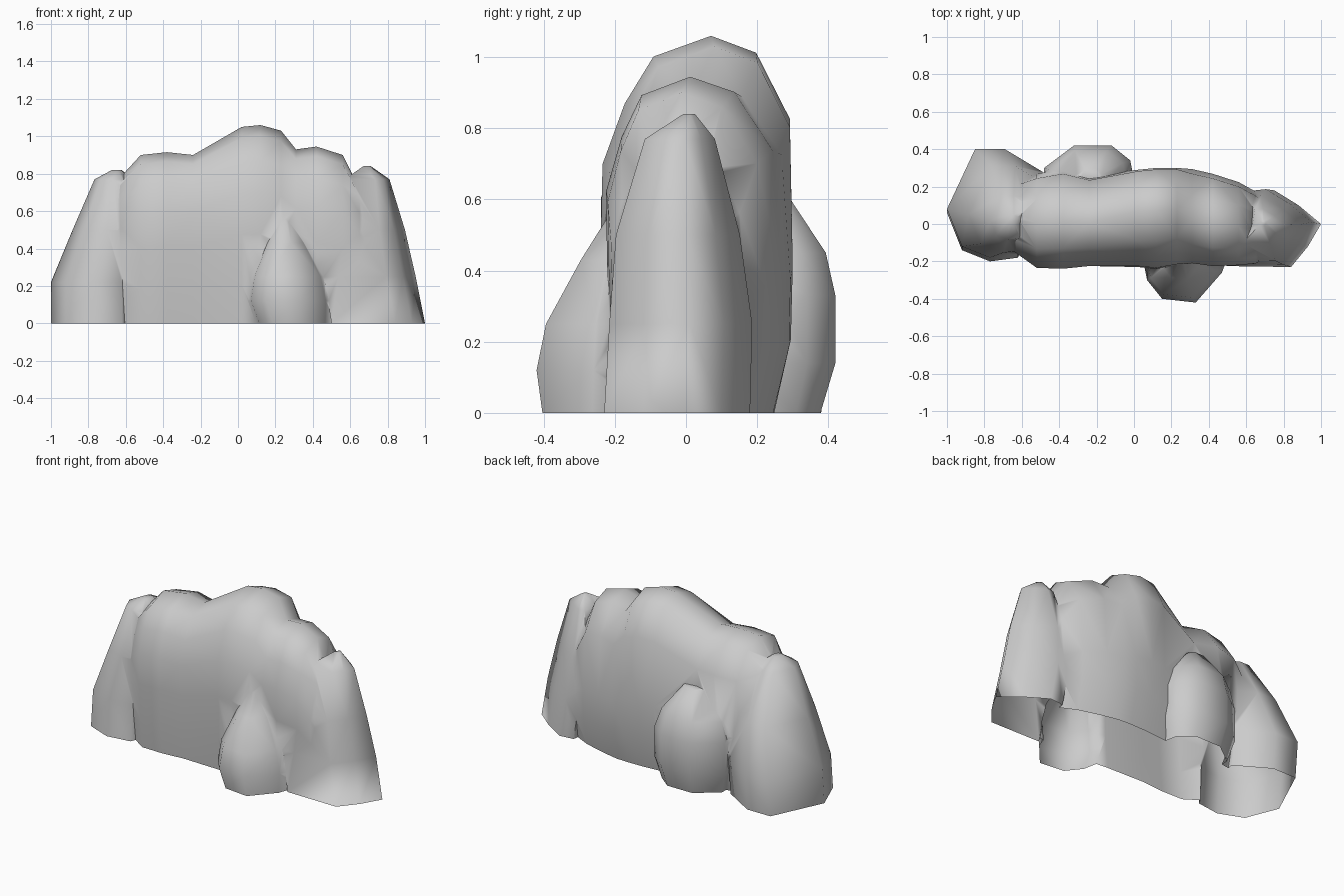
import bpy, bmesh, math

if "Cube" in bpy.data.objects:
    bpy.data.objects.remove(bpy.data.objects["Cube"])

BELOW = -0.1  # parts start below ground and are trimmed flush at z = 0


def loft(name, rings):
    """Closed solid through a list of equally sized rings."""
    bm = bmesh.new()
    loops = [[bm.verts.new(p) for p in r] for r in rings]
    n = len(loops[0])
    for a, b in zip(loops, loops[1:]):
        for i in range(n):
            j = (i + 1) % n
            bm.faces.new((a[i], a[j], b[j], b[i]))
    bm.faces.new(loops[0][::-1])
    bm.faces.new(loops[-1])
    bmesh.ops.triangulate(bm, faces=bm.faces[:])
    if bm.calc_volume(signed=True) < 0:
        bmesh.ops.reverse_faces(bm, faces=bm.faces[:])
    me = bpy.data.meshes.new(name)
    bm.to_mesh(me)
    bm.free()
    ob = bpy.data.objects.new(name, me)
    bpy.context.collection.objects.link(ob)
    return ob


def lobe(name, outline, levels):
    """Upright boulder: outline scaled and moved at each (z, scale, x, y)."""
    levels = [(BELOW,) + levels[0][1:]] + levels
    return loft(name, [[(cx + s * x, cy + s * y, z) for x, y in outline]
                       for z, s, cx, cy in levels])


# Main ridge: arch section swept along x, stations (x, centre y, half width, height)
arch = [(-.9, 0), (-.97, .2), (-1, .45), (-.98, .66), (-.75, .82), (-.45, .945),
        (.15, 1), (.62, .955), (.97, .78), (1, .4), (.98, .2), (.8, 0)]
stations = [(-.75, .06, .12, .5), (-.63, .04, .19, .78), (-.52, .02, .25, .9),
            (-.38, .03, .265, .915), (-.24, .02, .24, .9), (.02, .03, .26, 1.05),
            (.12, .03, .27, 1.06), (.23, .04, .26, 1.03), (.31, .045, .25, .93),
            (.42, .025, .245, .945), (.56, .005, .22, .9), (.65, -.015, .19, .72),
            (.75, -.03, .13, .5)]
rings = []
for x, yc, hw, h in stations:
    lean = 0 if 0 < x < .25 else -.05   # crest leans forward away from the summit
    r = [(x, yc + u * hw + lean * w ** 4, w * h) for u, w in arch]
    rings.append([(x, r[0][1], BELOW)] + r + [(x, r[-1][1], BELOW)])
rock = loft("rock_formation", rings)

# Boulders leaning on the ridge
parts = [
    lobe("left_boulder",
         [(-.23, -.02), (-.15, -.22), (0, -.28), (.15, -.26), (.25, -.05),
          (.28, .18), (.08, .3), (-.08, .3)],
         [(0, 1, -.77, .08), (.22, 1, -.77, .1), (.5, .8, -.7, .07),
          (.77, .4, -.675, .03), (.82, .1, -.65, .02)]),
    lobe("right_boulder",
         [(.25, .01), (.18, -.11), (.09, -.22), (-.25, -.215), (-.12, 0), (-.09, .18),
          (0, .19), (.13, .11)],
         [(0, 1, .75, -.01), (.25, .98, .705, 0), (.5, .85, .68, -.01),
          (.77, .48, .69, -.01), (.84, .08, .69, .01)]),
    lobe("front_boulder",
         [(.2, -.06), (.26, .1), (-.24, .1), (-.2, -.1), (-.12, -.2), (.06, -.22)],
         [(0, .88, .29, -.21), (.12, 1, .27, -.2), (.25, .88, .265, -.2),
          (.43, .48, .255, -.19), (.57, .08, .25, -.19)]),
    lobe("back_boulder",
         [(-.26, .06), (-.1, .18), (.1, .18), (.2, .1), (.24, -.1), (-.26, -.1)],
         [(0, .85, -.22, .225), (.14, 1, -.22, .24), (.33, 1, -.22, .24),
          (.45, .85, -.23, .24), (.6, .3, -.23, .24)]),
]

# Fuse everything into one skin
bpy.context.view_layer.objects.active = rock
for p in parts:
    m = rock.modifiers.new("fuse", 'BOOLEAN')
    m.operation, m.solver, m.object = 'UNION', 'EXACT', p
    bpy.ops.object.modifier_apply(modifier=m.name)
    bpy.data.objects.remove(p)

# Trim at the ground, leaving the underside open
bm = bmesh.new()
bm.from_mesh(rock.data)
bmesh.ops.bisect_plane(bm, geom=bm.verts[:] + bm.edges[:] + bm.faces[:],
                       plane_co=(0, 0, 0), plane_no=(0, 0, -1), clear_outer=True)
bm.to_mesh(rock.data)
bm.free()

rock.select_set(True)
bpy.ops.object.shade_smooth_by_angle(angle=math.radians(80))
